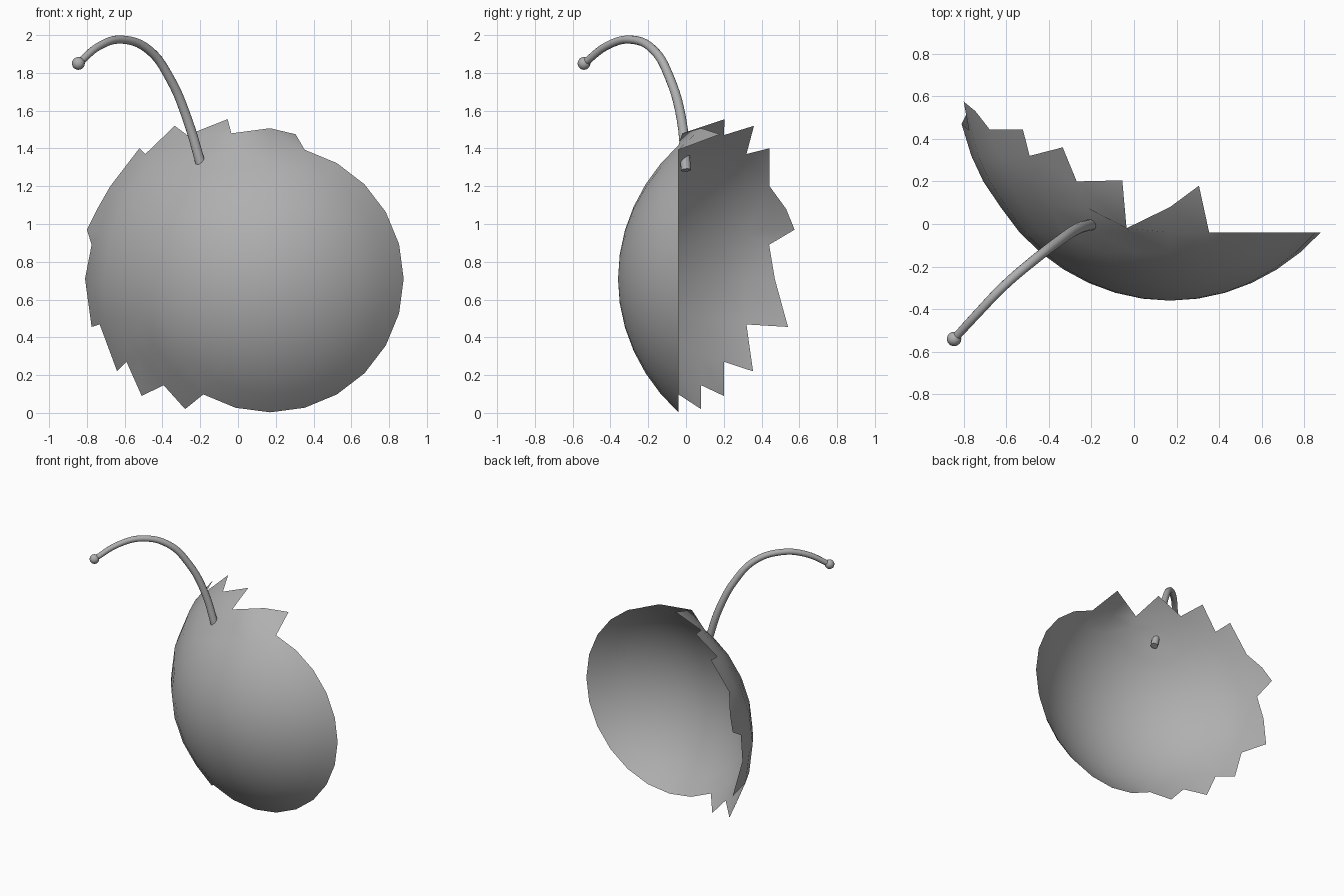
import bpy, bmesh, math
from mathutils import Vector

if "Cube" in bpy.data.objects:
    bpy.data.objects.remove(bpy.data.objects["Cube"])

CX, CZ, SEG = 0.17, 0.71, 24

grey = bpy.data.materials.new("mid_grey")
grey.diffuse_color = (0.43, 0.43, 0.43, 1)
grey.use_nodes = True
grey.node_tree.nodes["Principled BSDF"].inputs["Base Color"].default_value = grey.diffuse_color


def ring_point(r, y, k):
    """Point on ring r at depth y; column k counts from the top towards -x."""
    a = math.radians(15 * k)
    return Vector((CX - r * math.sin(a), y, CZ + r * math.cos(a)))


# shell: round cap around the -y pole, plus torn teeth on the left side
cap = [(math.sin(math.radians(7.5 * i)), 0.73 - 1.09 * math.cos(math.radians(7.5 * i)))
       for i in range(1, 7)]
cap[-1] = (0.707, -0.04)
extra = [(0.797, 0.08), (0.878, 0.20), (0.934, 0.32), (0.978, 0.443)]
rings = cap + extra
RIM = len(cap) - 1

# bent teeth corners, keyed by (column, extra ring)
bent = {
    (-1, 1): (0.305, 0.18, 1.475),
    (1, 1): (-0.035, -0.02, 1.48),
    (1, 2): (-0.055, 0.205, 1.555),
    (2, 3): (-0.335, 0.36, 1.52),
    (5, 4): (-0.80, 0.575, 0.97),
    (6, 4): (-0.81, 0.47, 0.71),
    (7, 4): (-0.775, 0.54, 0.455),
    (8, 3): (-0.64, 0.355, 0.22),
    (9, 2): (-0.51, 0.20, 0.09),
    (10, 1): (-0.28, 0.08, 0.02),
}
# number of extra rings kept in each column gap
depth = {-1: 1, 0: 1, 1: 2, 2: 3, 3: 4, 4: 4, 5: 4, 6: 4, 7: 3, 8: 2, 9: 1}

bm = bmesh.new()
cache = {}


def vert(k, i):
    key = (k % SEG, i)
    if key not in cache:
        co = bent.get((k, i - RIM)) or ring_point(*rings[i], k)
        cache[key] = bm.verts.new(co)
    return cache[key]


pole = bm.verts.new((CX, -0.36, CZ))
# extra corners on the outer edge of the large side tooth
side = {4: bm.verts.new((-0.745, 0.53, 1.08)), 5: bm.verts.new((-0.775, 0.44, 0.89))}
for k in range(-1, SEG - 1):
    bm.faces.new((pole, vert(k, 0), vert(k + 1, 0)))
    for i in range(RIM + depth.get(k, 0)):
        quad = [vert(k, i), vert(k, i + 1), vert(k + 1, i + 1), vert(k + 1, i)]
        if k in side and i == RIM + 3:
            quad.insert(2, side[k])
        bm.faces.new(quad)
bmesh.ops.recalc_face_normals(bm, faces=bm.faces)
bm.faces.ensure_lookup_table()
if bm.faces[0].normal.y > 0:
    bmesh.ops.reverse_faces(bm, faces=bm.faces)
me = bpy.data.meshes.new("shell")
bm.to_mesh(me)
bm.free()
shell = bpy.data.objects.new("shell", me)
bpy.context.collection.objects.link(shell)
for p in me.polygons:
    p.use_smooth = True

# curved stalk, its root poking through the shell
path = [(-0.188, 0.0, 1.285), (-0.27, -0.025, 1.56), (-0.36, -0.085, 1.77),
        (-0.47, -0.17, 1.92), (-0.61, -0.29, 1.976), (-0.73, -0.415, 1.945),
        (-0.845, -0.54, 1.85)]
cu = bpy.data.curves.new("stalk", 'CURVE')
cu.dimensions = '3D'
cu.bevel_depth = 0.025
cu.bevel_resolution = 4
cu.resolution_u = 5
cu.use_fill_caps = True
sp = cu.splines.new('BEZIER')
sp.bezier_points.add(len(path) - 1)
for i, (bp, p) in enumerate(zip(sp.bezier_points, path)):
    bp.co = p
    bp.handle_left_type = bp.handle_right_type = 'AUTO'
    bp.radius = 1.08 - 0.3 * i / (len(path) - 1)
stalk = bpy.data.objects.new("stalk", cu)
bpy.context.collection.objects.link(stalk)
bpy.ops.object.select_all(action='DESELECT')
stalk.select_set(True)
bpy.context.view_layer.objects.active = stalk
bpy.ops.object.convert(target='MESH')
stalk = bpy.context.object
bpy.ops.object.shade_smooth_by_angle(angle=math.radians(60))

# ball on the stalk tip
bpy.ops.mesh.primitive_uv_sphere_add(segments=16, ring_count=10, radius=0.034,
                                     location=path[-1])
tip = bpy.context.object
tip.name = "stalk_tip"
bpy.ops.object.shade_smooth()

for ob in (shell, stalk, tip):
    ob.data.materials.clear()
    ob.data.materials.append(grey)
